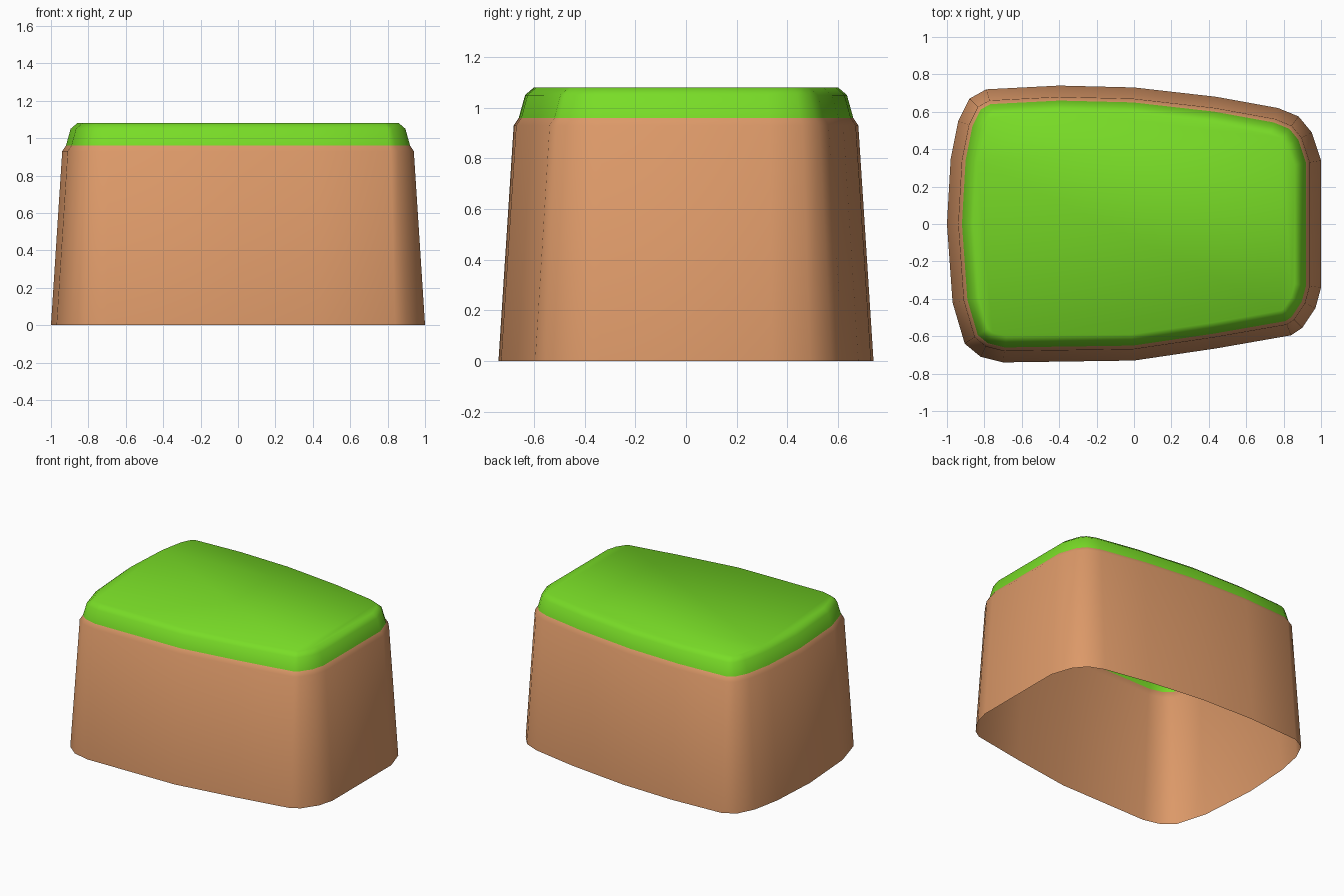
import bpy
import bmesh
from mathutils import Vector

if "Cube" in bpy.data.objects:
    bpy.data.objects.remove(bpy.data.objects["Cube"])

# Ground outline of the block, counter-clockwise seen from above
OUTLINE = [(1.0, -0.34), (1.0, 0.34), (0.95, 0.49), (0.88, 0.575), (0.77, 0.62),
           (0.44, 0.68), (0.0, 0.73), (-0.4, 0.74), (-0.79, 0.72), (-0.88, 0.67),
           (-0.94, 0.55), (-0.98, 0.35), (-1.0, 0.0), (-0.97, -0.42),
           (-0.905, -0.64), (-0.82, -0.71), (-0.7, -0.74), (0.0, -0.73),
           (0.44, -0.665), (0.84, -0.595), (0.9, -0.555), (0.97, -0.45)]


def inset(points, d):
    """Move every edge of a closed outline inwards by d."""
    pts = [Vector(p) for p in points]
    out = []
    for i, p in enumerate(pts):
        a = (p - pts[i - 1]).normalized()
        b = (pts[(i + 1) % len(pts)] - p).normalized()
        na, nb = Vector((-a.y, a.x)), Vector((-b.y, b.x))
        out.append(p + (na + nb) * d / (1 + na.dot(nb)))
    return out


def shell(name, profile, color, capped=False):
    """Stack inset copies of the outline; profile holds (inset, height)."""
    bm = bmesh.new()
    rings = [[bm.verts.new((p[0], p[1], z)) for p in inset(OUTLINE, d)]
             for d, z in profile]
    n = len(OUTLINE)
    for low, high in zip(rings, rings[1:]):
        for i in range(n):
            j = (i + 1) % n
            bm.faces.new((low[i], low[j], high[j], high[i]))
    if capped:
        bm.faces.new(rings[-1])
    mesh = bpy.data.meshes.new(name)
    bm.to_mesh(mesh)
    bm.free()
    mesh.shade_smooth()
    mat = bpy.data.materials.new(name + "_color")
    mat.diffuse_color = color
    mat.use_nodes = True
    mat.node_tree.nodes["Principled BSDF"].inputs["Base Color"].default_value = mat.diffuse_color
    mesh.materials.append(mat)
    obj = bpy.data.objects.new(name, mesh)
    bpy.context.collection.objects.link(obj)
    return obj


# Earth walls, open underneath, with a small bevelled rim
shell("earth_walls", [(0, 0), (0.06, 0.93), (0.08, 0.96)], (0.72, 0.32, 0.14, 1))

# Grass cap with a rounded edge
shell("grass_top", [(0.08, 0.96), (0.105, 1.05), (0.14, 1.08)],
      (0.19, 0.72, 0.02, 1), capped=True)
